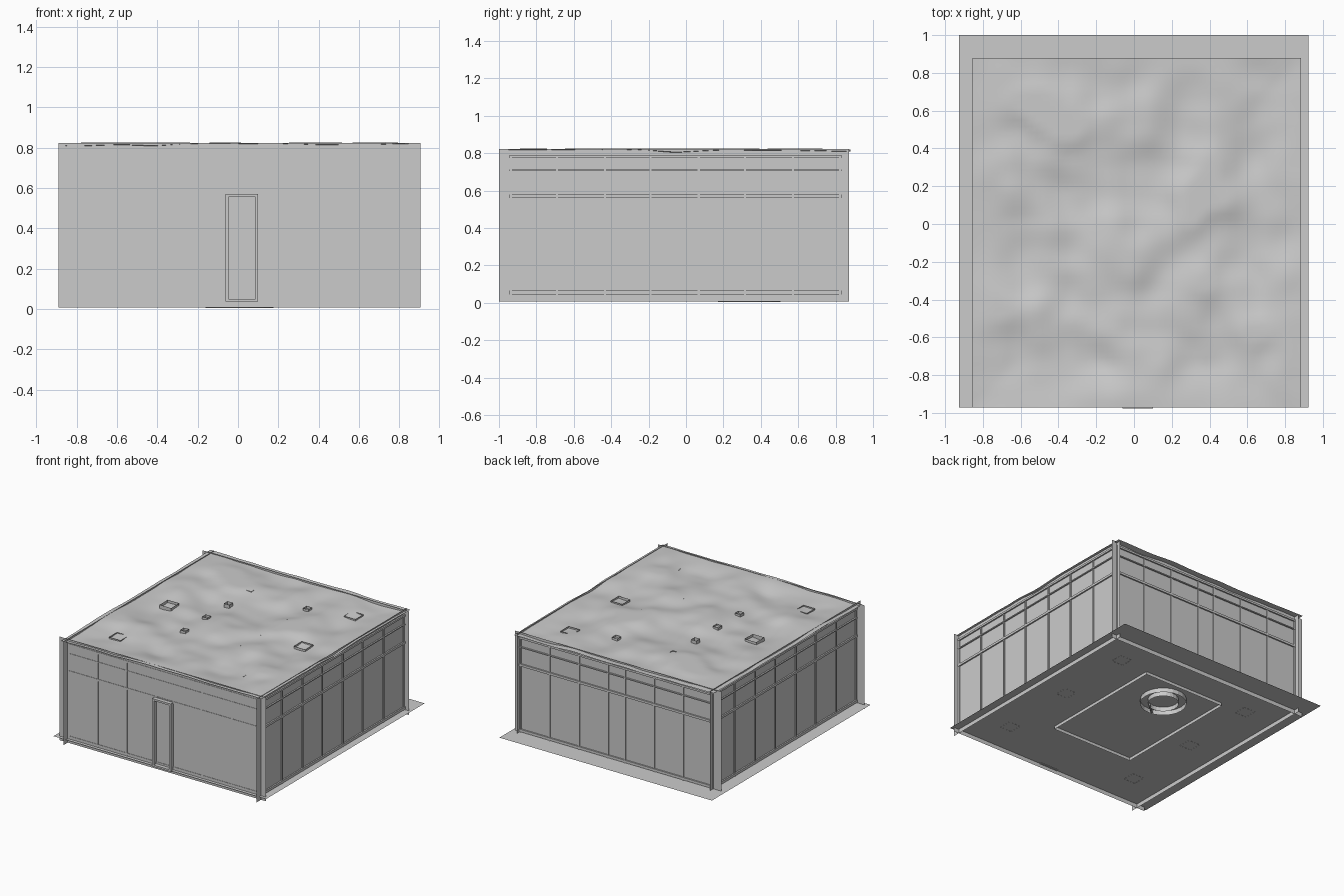
import bpy, bmesh, math
from mathutils import Vector, noise

if "Cube" in bpy.data.objects:
    bpy.data.objects.remove(bpy.data.objects["Cube"])


def finish(name, bm):
    me = bpy.data.meshes.new(name)
    bm.to_mesh(me)
    bm.free()
    ob = bpy.data.objects.new(name, me)
    bpy.context.collection.objects.link(ob)
    return ob


def sheet(name, corners):
    bm = bmesh.new()
    bm.faces.new([bm.verts.new(c) for c in corners])
    return finish(name, bm)


def box(name, x0, x1, y0, y1, z0, z1, drop=""):
    """Box between two corners; drop removes 'top' and/or 'bottom' faces."""
    bm = bmesh.new()
    bmesh.ops.create_cube(bm, size=1)
    for v in bm.verts:
        v.co = Vector((x1 if v.co.x > 0 else x0,
                       y1 if v.co.y > 0 else y0,
                       z1 if v.co.z > 0 else z0))
    bm.normal_update()
    gone = [f for f in bm.faces if ("top" in drop and f.normal.z > 0.5)
            or ("bottom" in drop and f.normal.z < -0.5)]
    bmesh.ops.delete(bm, geom=gone, context='FACES_ONLY')
    return finish(name, bm)


XL, XR, YF, YB = -0.82, 0.862, -0.945, 0.832    # wall planes
Z0, Z1, FLOOR = 0.008, 0.823, 0.04

# Floor sheet, larger than the room
sheet("floor", [(-0.926, -0.971, FLOOR), (0.924, -0.971, FLOOR),
                (0.924, 1.0, FLOOR), (-0.926, 1.0, FLOOR)])

# Thin wall sheets that cross past each other at the corners
for n, y in (("front_wall", YF), ("back_wall", YB)):
    sheet(n, [(-0.89, y, Z0), (0.906, y, Z0), (0.906, y, Z1), (-0.89, y, Z1)])
for n, x in (("left_wall", XL), ("right_wall", XR)):
    sheet(n, [(x, -1.0, Z0), (x, 0.872, Z0), (x, 0.872, Z1), (x, -1.0, Z1)])

# Wall framing: posts and rails standing slightly proud of the sheets
front_x = [-0.815, -0.56, -0.307, -0.054, 0.094, 0.347, 0.604, 0.857]
side_y = [-0.937, -0.69, -0.433, -0.19, 0.068, 0.315, 0.572, 0.823]
rails = [(0.045, 0.065), (0.56, 0.578), (0.706, 0.714), (0.775, 0.79)]
W = 0.006
for n, y, p, r in (("front", YF, 0.002, 0.003), ("back", YB, 0.007, 0.011)):
    for x in front_x:
        box(n + "_wall_post", x - W, x + W, y - p, y + p, FLOOR, 0.79)
    for a, b in rails:
        box(n + "_wall_rail", XL, XR, y - r, y + r, a, b)
for n, x in (("left", XL), ("right", XR)):
    for y in side_y:
        box(n + "_wall_post", x - 0.007, x + 0.007, y - W, y + W, FLOOR, 0.79)
    for a, b in rails:
        box(n + "_wall_rail", x - 0.011, x + 0.011, YF, YB, a, b)

# Door frame standing out from the front wall
for x in (-0.062, 0.086):
    box("door_jamb", x, x + 0.014, -0.978, -0.93, FLOOR, 0.57)
box("door_lintel", -0.062, 0.1, -0.978, -0.93, 0.555, 0.57)
box("door_sill", -0.062, 0.1, -0.978, -0.93, FLOOR - 0.004, FLOOR + 0.01)

# Rolling roof: calm along the edges, deeper hollows inside
N = 56
bm = bmesh.new()
bmesh.ops.create_grid(bm, x_segments=N, y_segments=N, size=1)
for v in bm.verts:
    edge = 1 - max(abs(v.co.x), abs(v.co.y))
    x = 0.014 + v.co.x * 0.869
    y = -0.046 + v.co.y * 0.926
    h = noise.noise(Vector((x * 3, y * 3, 1.7)))
    h += 0.4 * noise.noise(Vector((x * 6, y * 6, 5.2)))
    inside = min(1, edge * 4)
    v.co = Vector((x, y, min(0.826, 0.815 - 0.006 * inside + (0.01 + 0.03 * inside) * h)))
for f in bm.faces:
    f.smooth = True
finish("roof", bm)

# Six large columns and eight slim platform posts, some poking through the roof
for x in (-0.565, 0.602):
    for y in (-0.675, -0.045, 0.578):
        top = 0.822 if x < 0 and abs(y) < 0.1 else 0.808
        box("column", x - 0.05, x + 0.05, y - 0.05, y + 0.05,
            0.039, top, "top bottom")
for x in (-0.23, 0.265):
    for y in (-0.335, -0.062, 0.21, 0.485):
        box("platform_post", x - 0.023, x + 0.023, y - 0.023, y + 0.023,
            0.06, 0.822 if x < 0 else 0.812, "top")

# Central platform, open below, and step toward the door
box("platform", -0.35, 0.36, -0.465, 0.57, 0.016, 0.075, "bottom")
box("platform_step", -0.06, 0.1, -0.56, -0.465, FLOOR, 0.055, "bottom")

# Fire pit: a double ring wall open underneath
bm = bmesh.new()
loops = []
for r, z in ((0.168, 0.005), (0.168, 0.11), (0.112, 0.11), (0.112, 0.005)):
    loops.append([bm.verts.new((0.007 + r * math.cos(t), 0.338 + r * math.sin(t), z))
                  for t in (2 * math.pi * i / 24 for i in range(24))])
for a, b in zip(loops, loops[1:]):
    for i in range(24):
        j = (i + 1) % 24
        bm.faces.new((a[i], a[j], b[j], b[i]))
bmesh.ops.recalc_face_normals(bm, faces=bm.faces)
finish("fire_pit_ring", bm)

# Log leaning through the pit
bpy.ops.mesh.primitive_cylinder_add(vertices=8, radius=0.008, depth=0.1,
                                    location=(0.02, 0.21, 0.017),
                                    rotation=(0, math.radians(84), math.radians(40)))
bpy.context.object.name = "fire_log"
